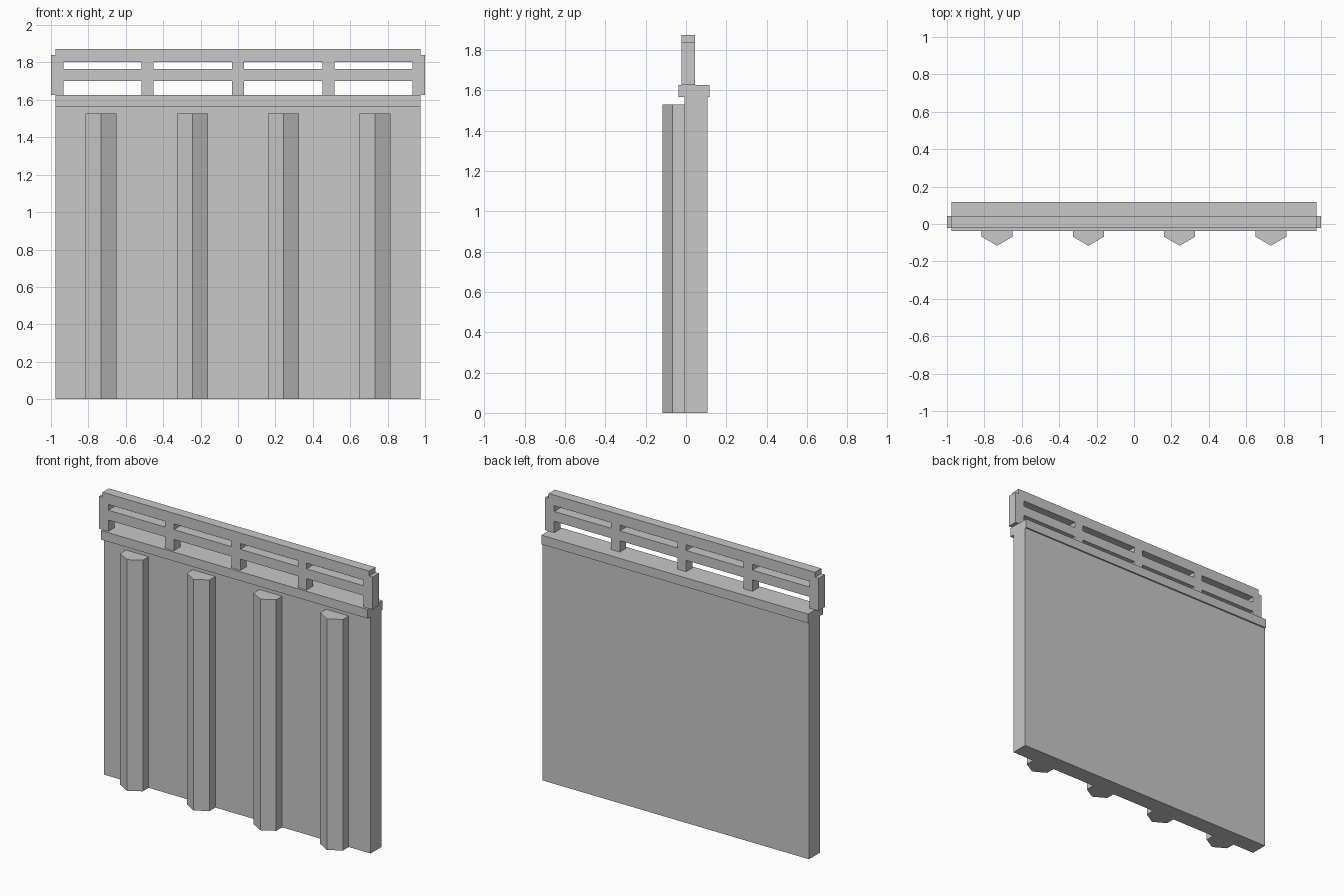
import bpy, bmesh

if "Cube" in bpy.data.objects:
    bpy.data.objects.remove(bpy.data.objects["Cube"])

concrete = bpy.data.materials.new("concrete_grey")
concrete.diffuse_color = (0.58, 0.58, 0.58, 1)
concrete.use_nodes = True
concrete.node_tree.nodes["Principled BSDF"].inputs["Base Color"].default_value = concrete.diffuse_color


def finish(name, bm):
    # Consistent normals first, then upright faces turned to face inward
    bm.normal_update()
    bmesh.ops.recalc_face_normals(bm, faces=bm.faces[:])
    bm.normal_update()
    upright = [f for f in bm.faces if abs(f.normal.z) < 0.5]
    bmesh.ops.reverse_faces(bm, faces=upright)
    bm.normal_update()
    me = bpy.data.meshes.new(name)
    bm.to_mesh(me)
    bm.free()
    me.materials.append(concrete)
    ob = bpy.data.objects.new(name, me)
    bpy.context.collection.objects.link(ob)
    return ob


def extrude_face(bm, faces, offset):
    r = bmesh.ops.extrude_face_region(bm, geom=faces)
    verts = [g for g in r["geom"] if isinstance(g, bmesh.types.BMVert)]
    bmesh.ops.translate(bm, verts=verts, vec=offset)


def prism(name, outline, z0, z1):
    """Extrude an xy outline upward from z0 to z1."""
    bm = bmesh.new()
    face = bm.faces.new([bm.verts.new((x, y, z0)) for x, y in outline])
    extrude_face(bm, [face], (0, 0, z1 - z0))
    return finish(name, bm)


def slab(name, hx, y0, y1, z0, z1):
    return prism(name, [(-hx, y0), (hx, y0), (hx, y1), (-hx, y1)], z0, z1)


# Wall panel and its overhanging coping
slab("wall_panel", 0.975, -0.007, 0.107, 0, 1.565)
slab("coping", 0.975, -0.037, 0.117, 1.565, 1.625)

# Four pointed ribs on the front
for i in range(4):
    c, w = -0.732 + 0.488 * i, 0.083
    prism(f"rib_{i + 1}", [(c - w, -0.007), (c - w, -0.068), (c, -0.116),
                           (c + w, -0.068), (c + w, -0.007)], 0, 1.528)

# Railing: one flat lattice of posts and rails, given thickness
xs = [-1, -0.975, -0.933, -0.517, -0.453, -0.032, 0.032,
      0.453, 0.517, 0.933, 0.975, 1]
zs = [1.625, 1.70, 1.765, 1.803, 1.84, 1.873]
openings = (2, 4, 6, 8)          # columns between posts
bm = bmesh.new()
for i in range(len(xs) - 1):
    for j in range(len(zs) - 1):
        gap = i in openings and j in (0, 2)
        notch = i in (0, len(xs) - 2) and j == 4
        if not (gap or notch):
            bm.faces.new([bm.verts.new((x, -0.022, z)) for x, z in (
                (xs[i], zs[j]), (xs[i + 1], zs[j]),
                (xs[i + 1], zs[j + 1]), (xs[i], zs[j + 1]))])
bmesh.ops.remove_doubles(bm, verts=bm.verts[:], dist=1e-5)
extrude_face(bm, bm.faces[:], (0, 0.066, 0))
finish("railing", bm)
